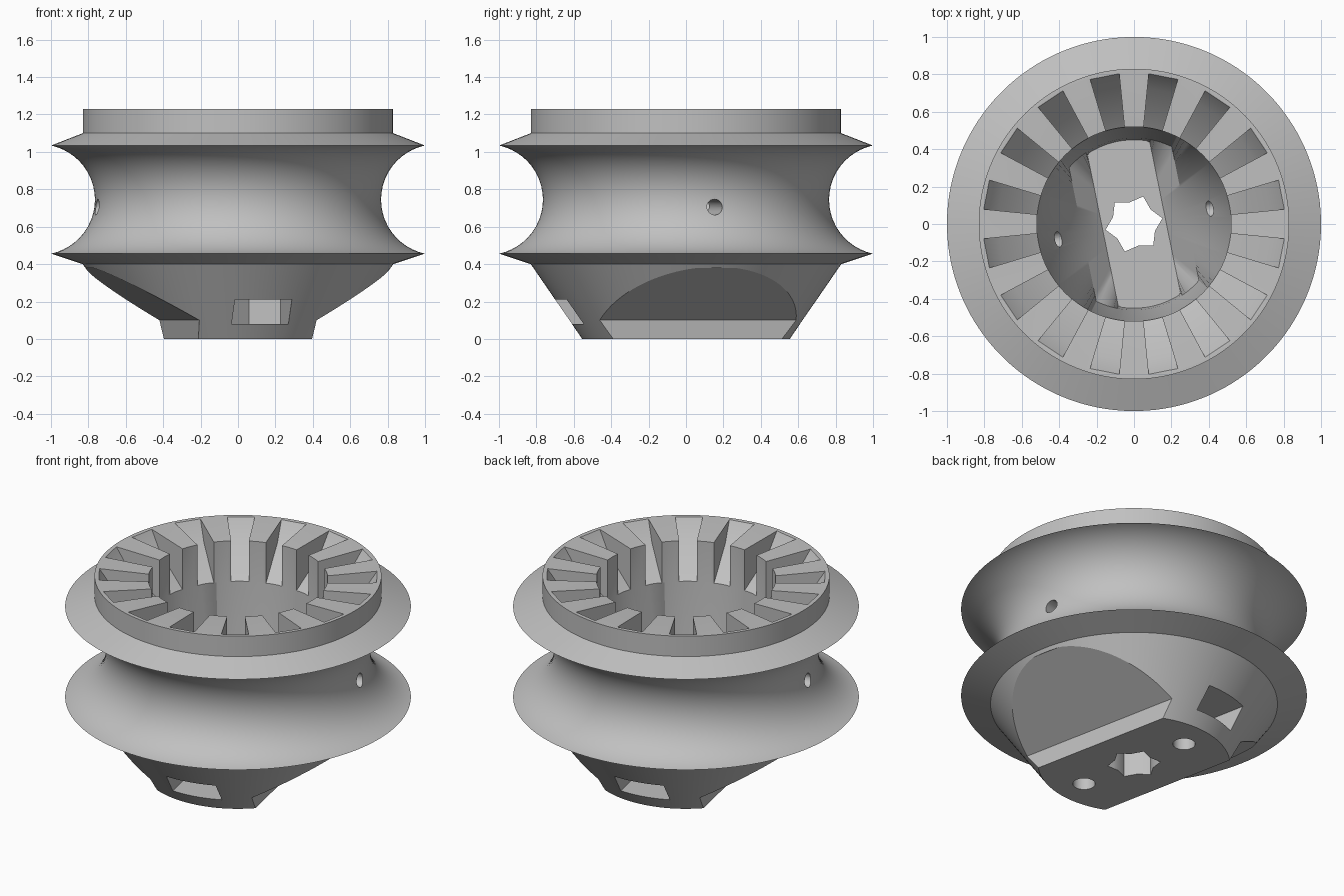
import bpy, bmesh
from math import sin, cos, pi, radians, sqrt
from mathutils import Matrix, Vector

cube = bpy.data.objects.get("Cube")
if cube:
    bpy.data.objects.remove(cube, do_unlink=True)

SEG = 144
TWIST = radians(11.5)          # turn of the base against the axes

gray = bpy.data.materials.new("plain gray")
gray.use_nodes = True
gray.diffuse_color = (0.53, 0.53, 0.53, 1)
gray.node_tree.nodes["Principled BSDF"].inputs["Base Color"].default_value = (0.53, 0.53, 0.53, 1)


def solid(bm, rings):
    """Closed solid skinned through rings of equal point count."""
    loops = [[bm.verts.new(p) for p in ring] for ring in rings]
    n = len(loops[0])
    for a, b in zip(loops, loops[1:]):
        for i in range(n):
            j = (i + 1) % n
            bm.faces.new((a[i], a[j], b[j], b[i]))
    bm.faces.new(loops[0][::-1])
    bm.faces.new(loops[-1])


def make(name, solids):
    bm = bmesh.new()
    for rings in solids:
        solid(bm, rings)
    bmesh.ops.recalc_face_normals(bm, faces=bm.faces)
    mesh = bpy.data.meshes.new(name)
    bm.to_mesh(mesh)
    bm.free()
    mesh.materials.append(gray)
    ob = bpy.data.objects.new(name, mesh)
    bpy.context.scene.collection.objects.link(ob)
    return ob


def ring(radius, z, width=9.0):
    """Circle trimmed by two flats, lying across the twisted base."""
    pts = []
    for i in range(SEG):
        a = 2 * pi * i / SEG
        r = min(radius, width / max(abs(cos(a)), 1e-4))
        pts.append(Vector((r * cos(a + TWIST), r * sin(a + TWIST), z)))
    return pts


def turned(rings, angle):
    m = Matrix.Rotation(angle, 3, 'Z')
    return [[m @ Vector(p) for p in r] for r in rings]


def both_sides(rings):
    return [turned(rings, TWIST), turned(rings, TWIST + pi)]


# Lathe-turned wheel body with the round groove
R, C, MID = 0.295, 1.06, 0.745
reach = sqrt(R * R - (C - 1) ** 2)
groove = []
for i in range(25):
    z = -reach * cos(pi * i / 24)
    groove.append((C - sqrt(R * R - z * z), MID + z))
profile = [(0.555, 0), (0.83, 0.40)] + groove + [(0.83, 1.10), (0.83, 1.23)]
body = make("wheel_body", [[ring(r, z) for r, z in profile]])

# Funnel-shaped hollow running down to an oblong floor
hollow = make("hollow_cutter", [[
    ring(0.815, 1.3), ring(0.815, 1.23), ring(0.52, 1.21), ring(0.52, 0.95),
    ring(0.46, 0.40, 0.28), ring(0.45, 0.27, 0.17)]])

# Sixteen slots that leave a ring of teeth
slot_profile = [(0.4, 1.3), (0.808, 1.3), (0.808, 1.23), (0.73, 1.11), (0.5, 0.935), (0.4, 0.935)]
half = pi / 32
wedge = [[(r * cos(a), r * sin(a), z) for r, z in slot_profile] for a in (-half, half)]
slots = make("slot_cutter", [turned(wedge, (i + 0.5) * pi / 8) for i in range(16)])

# Flat flanks of the base
flank_profile = [(0.305, -0.05), (0.32, 0.10), (0.81, 0.38), (1.3, 0.38), (1.3, -0.05)]
flank = [[(x, y, z) for x, z in flank_profile] for y in (-1.2, 1.2)]
flanks = make("flank_cutter", both_sides(flank))

# Nut pockets with pointed inner ends
pocket_plan = [(-0.155, -0.9), (0.155, -0.9), (0.155, -0.38), (0, -0.29), (-0.155, -0.38)]
pocket = [[(x, y, z) for x, y in pocket_plan] for z in (0.08, 0.21)]
pockets = make("nut_pocket_cutter", both_sides(pocket))

# Round screw holes, small side holes and the star-shaped axle hole
circle = [(cos(2 * pi * i / 24), sin(2 * pi * i / 24)) for i in range(24)]
screw = [[(0.065 * c, -0.37 + 0.065 * s, z) for c, s in circle] for z in (-0.1, 0.15)]
screws = make("screw_hole_cutter", both_sides(screw))
side = [[(x, 0.042 * c, 0.705 + 0.042 * s) for c, s in circle] for x in (0.3, 1.0)]
side_holes = make("side_hole_cutter", both_sides(side))
star = [[((0.155 if i % 2 == 0 else 0.118) * cos(i * pi / 6 + 0.2),
          (0.155 if i % 2 == 0 else 0.118) * sin(i * pi / 6 + 0.2), z)
         for i in range(12)] for z in (-0.1, 0.4)]
axle = make("axle_hole_cutter", [star])

# Cut everything and clear the cutters away
bpy.context.view_layer.objects.active = body
for cutter in (hollow, slots, flanks, pockets, screws, side_holes, axle):
    mod = body.modifiers.new(cutter.name, 'BOOLEAN')
    mod.operation = 'DIFFERENCE'
    mod.solver = 'EXACT'
    mod.object = cutter
    bpy.ops.object.modifier_apply(modifier=mod.name)
    bpy.data.objects.remove(cutter, do_unlink=True)

# Smooth the round surfaces and keep the edges sharp
bpy.context.view_layer.update()
bpy.ops.object.select_all(action='DESELECT')
body.select_set(True)
bpy.context.view_layer.objects.active = body
bpy.ops.object.shade_smooth_by_angle(angle=radians(25))
